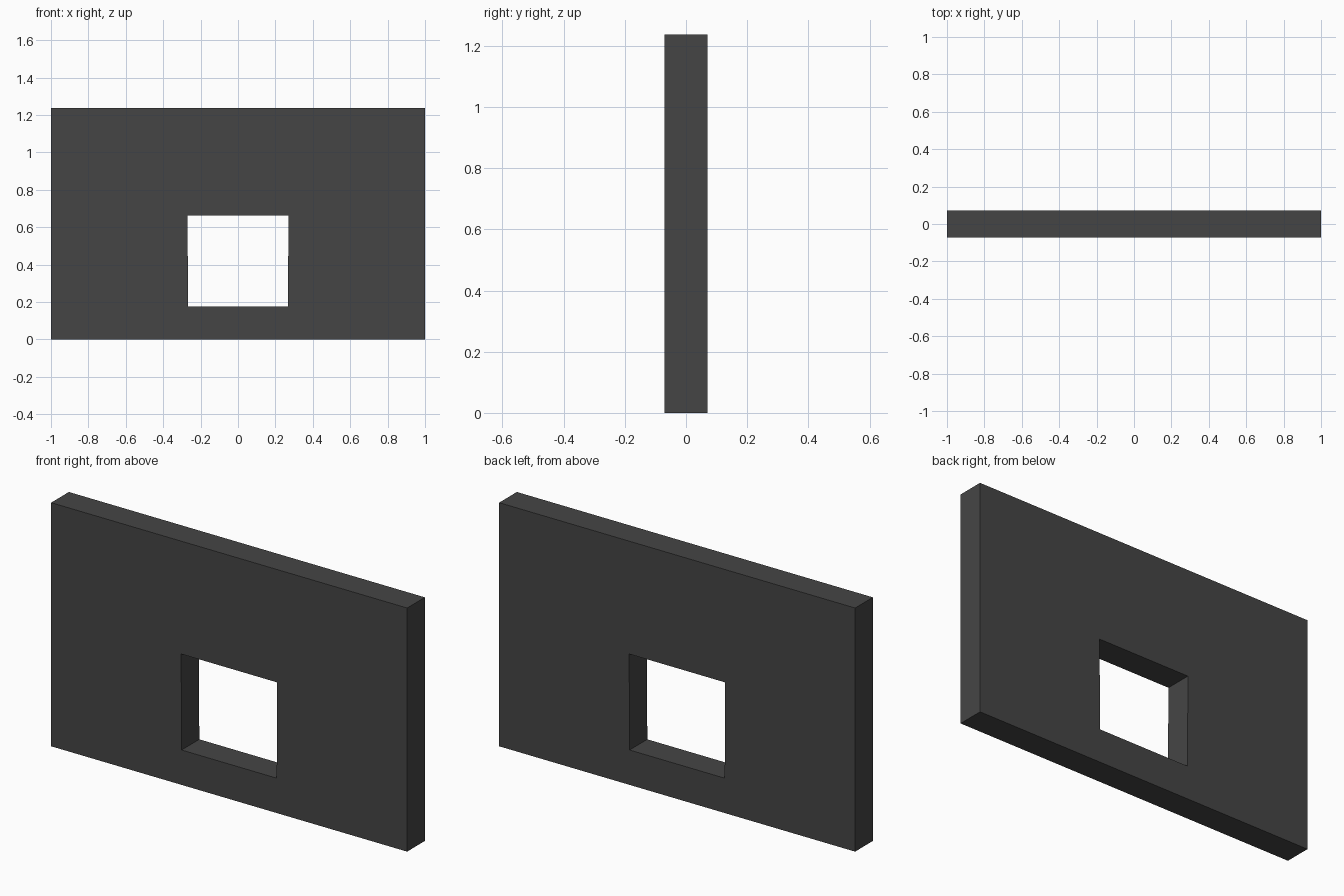
import bpy
import bmesh

if "Cube" in bpy.data.objects:
    bpy.data.objects.remove(bpy.data.objects["Cube"])

HALF_DEPTH = 0.071
# Corner profiles in x, z, both running the same way round
OUTER = [(-1, 0), (1, 0), (1, 1.237), (-1, 1.237)]
OPENING = [(-0.267, 0.177), (0.267, 0.177), (0.27, 0.664), (-0.27, 0.664)]

bm = bmesh.new()


def ring(profile, y):
    return [bm.verts.new((x, y, z)) for x, z in profile]


def bridge(a, b):
    for i in range(4):
        j = (i + 1) % 4
        bm.faces.new((a[i], a[j], b[j], b[i]))


# Wall slab: front face, opening reveal, back face, outer edges
rings = [ring(OUTER, -HALF_DEPTH), ring(OPENING, -HALF_DEPTH),
         ring(OPENING, HALF_DEPTH), ring(OUTER, HALF_DEPTH)]
for i in range(4):
    bridge(rings[i], rings[(i + 1) % 4])
bmesh.ops.recalc_face_normals(bm, faces=bm.faces)

mesh = bpy.data.meshes.new("wall_with_window_opening")
bm.to_mesh(mesh)
bm.free()
wall = bpy.data.objects.new("wall_with_window_opening", mesh)
bpy.context.collection.objects.link(wall)

# Dark grey finish
dark = bpy.data.materials.new("dark_grey")
dark.diffuse_color = (0.06, 0.06, 0.06, 1)
dark.use_nodes = True
dark.node_tree.nodes["Principled BSDF"].inputs["Base Color"].default_value = dark.diffuse_color
mesh.materials.append(dark)
